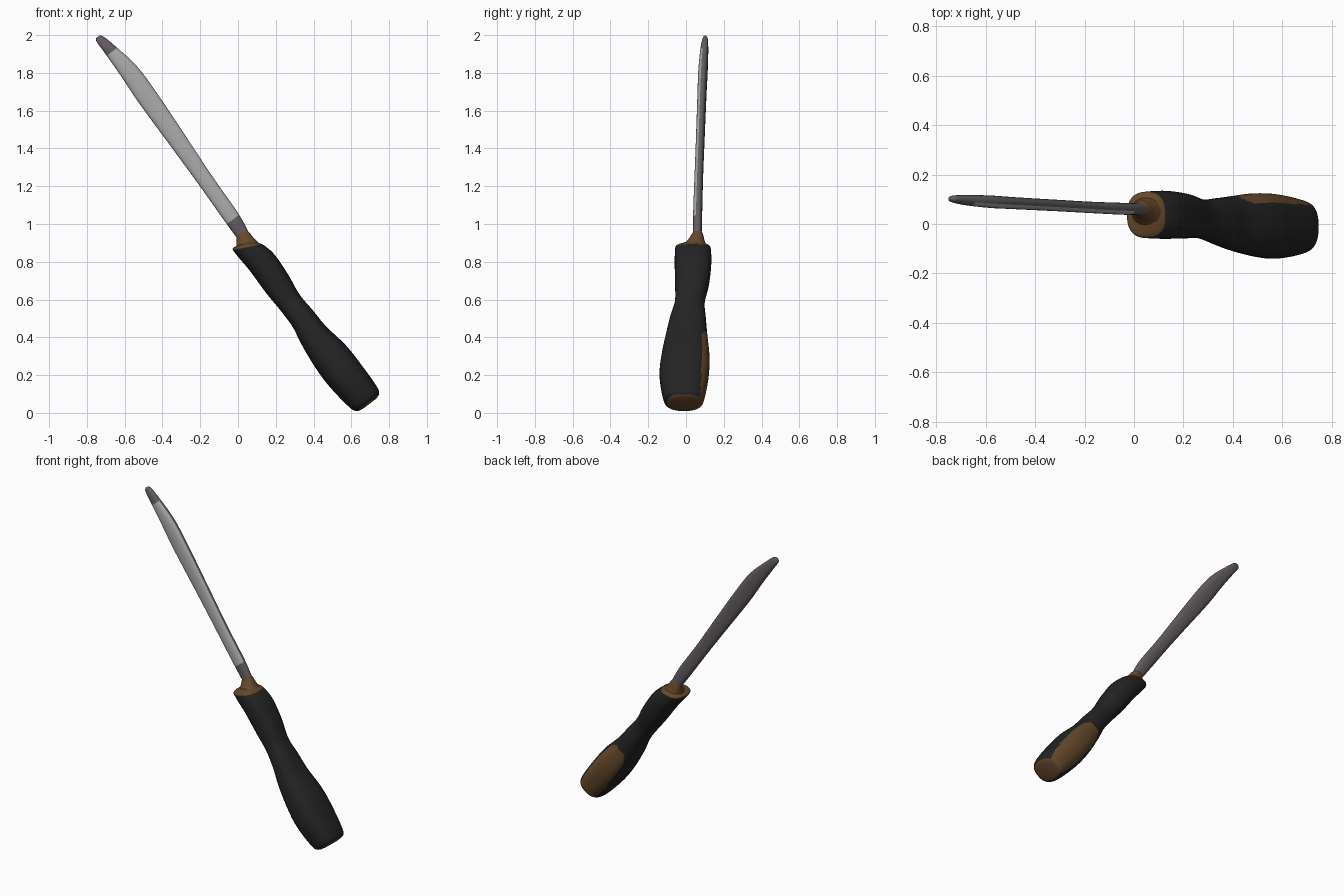
import bpy, bmesh, math
from mathutils import Vector

if "Cube" in bpy.data.objects:
    bpy.data.objects.remove(bpy.data.objects["Cube"])

# Tool frame: U runs along the tool toward the tip, N across it, Y is depth
U = Vector((-0.607, 0, 0.794))
N = Vector((0.794, 0, 0.607))
Y = Vector((0, 1, 0))


def material(name, rgb):
    m = bpy.data.materials.new(name)
    m.diffuse_color = (*rgb, 1)
    m.use_nodes = True
    m.node_tree.nodes["Principled BSDF"].inputs["Base Color"].default_value = m.diffuse_color
    return m


black = material("black rubber", (0.017, 0.017, 0.017))
brown = material("brown wood", (0.13, 0.065, 0.023))
light = material("light steel", (0.40, 0.40, 0.41))
dark = material("dark steel", (0.125, 0.108, 0.122))


def smooth_rows(rows, steps):
    """Catmull-Rom interpolation between profile rows."""
    out = []
    for i in range(len(rows) - 1):
        a, b, c, d = (rows[max(0, min(len(rows) - 1, i + k))] for k in (-1, 0, 1, 2))
        for j in range(steps):
            t = j / steps
            out.append([0.5 * (2 * q + (r - p) * t + (2 * p - 5 * q + 4 * r - s) * t * t
                               + (3 * q - p - 3 * r + s) * t ** 3)
                        for p, q, r, s in zip(a, b, c, d)])
    return out + [list(rows[-1])]


def loft(name, rows, sides, steps, power, mats, rule):
    """Rows: along, across centre, half across, depth centre, half depth, end slant."""
    bm = bmesh.new()
    rings = []
    for s, pc, hp, yc, hy, slant in smooth_rows(rows, steps):
        ring = []
        for k in range(sides):
            a = 2 * math.pi * k / sides
            c, d = math.cos(a), math.sin(a)
            dp = hp * math.copysign(abs(c) ** (2 / power), c)
            dy = hy * math.copysign(abs(d) ** (2 / power), d)
            ring.append(bm.verts.new(U * (s - slant * dp) + N * (pc + dp) + Y * (yc + dy)))
        rings.append(ring)
    tag = {}
    for i in range(len(rings) - 1):
        for k in range(sides):
            n = (k + 1) % sides
            f = bm.faces.new((rings[i][k], rings[i][n], rings[i + 1][n], rings[i + 1][k]))
            tag[f] = (i + 0.5) / steps
    tag[bm.faces.new(rings[0])] = 0
    tag[bm.faces.new(rings[-1])] = len(rows) - 1
    bmesh.ops.recalc_face_normals(bm, faces=bm.faces[:])
    for f, t in tag.items():
        c = f.calc_center_median()
        f.smooth = True
        f.material_index = rule(t, c.dot(U), c.dot(N), f.normal)
    me = bpy.data.meshes.new(name)
    bm.to_mesh(me)
    bm.free()
    for m in mats:
        me.materials.append(m)
    ob = bpy.data.objects.new(name, me)
    bpy.context.collection.objects.link(ob)
    return ob


# Handle: black grip, brown ends and a brown inlay on the back
def handle_rule(t, s, p, n):
    if t < 1.0 or t > 10.7:
        return 1
    inlay = abs((s + 0.16) / 0.245) ** 3 + abs((p - 0.575) / 0.077) ** 3 < 1
    return 1 if inlay and n.y > 0 else 0


handle_rows = [
    (-0.385, 0.580, 0.040, -0.010, 0.050, 0),
    (-0.375, 0.580, 0.073, -0.010, 0.090, 0),
    (-0.335, 0.578, 0.091, -0.012, 0.110, 0),
    (-0.190, 0.572, 0.102, -0.010, 0.130, 0),
    (-0.060, 0.571, 0.100, -0.003, 0.127, 0),
    (0.080, 0.568, 0.081, 0.003, 0.110, 0),
    (0.190, 0.576, 0.069, 0.010, 0.095, 0),
    (0.300, 0.574, 0.066, 0.020, 0.079, 0),
    (0.420, 0.580, 0.076, 0.032, 0.090, 0),
    (0.550, 0.585, 0.078, 0.037, 0.097, 0.1),
    (0.640, 0.577, 0.075, 0.037, 0.095, 0.4),
    (0.675, 0.572, 0.066, 0.037, 0.088, 0.5),
    (0.690, 0.575, 0.040, 0.040, 0.050, 0.4),
]
loft("handle", handle_rows, 72, 10, 2.5, [black, brown], handle_rule)

# Collar: brown cone where the blade enters the handle
collar_rows = [
    (0.670, 0.575, 0.058, 0.045, 0.066, 0.4),
    (0.700, 0.582, 0.047, 0.053, 0.046, 0.3),
    (0.730, 0.590, 0.038, 0.060, 0.032, 0.1),
    (0.750, 0.592, 0.030, 0.060, 0.022, 0),
]
loft("collar", collar_rows, 32, 5, 2.2, [brown], lambda t, s, p, n: 0)

# Blade: slightly curved steel, bright on the front, dark on the back and tip
blade_rows = [
    (0.690, 0.588, 0.030, 0.060, 0.022, 0),
    (0.830, 0.601, 0.041, 0.061, 0.024, 0),
    (1.080, 0.611, 0.042, 0.067, 0.023, 0),
    (1.300, 0.621, 0.047, 0.074, 0.023, 0),
    (1.620, 0.634, 0.054, 0.084, 0.024, 0),
    (1.790, 0.640, 0.049, 0.090, 0.025, 0),
    (1.940, 0.630, 0.033, 0.097, 0.021, 0),
    (2.015, 0.622, 0.023, 0.101, 0.014, 0),
    (2.034, 0.620, 0.010, 0.102, 0.006, 0),
]
loft("blade", blade_rows, 40, 8, 2.3, [dark, light],
     lambda t, s, p, n: 1 if n.y < -0.42 and 0.83 < s < 1.93 else 0)
